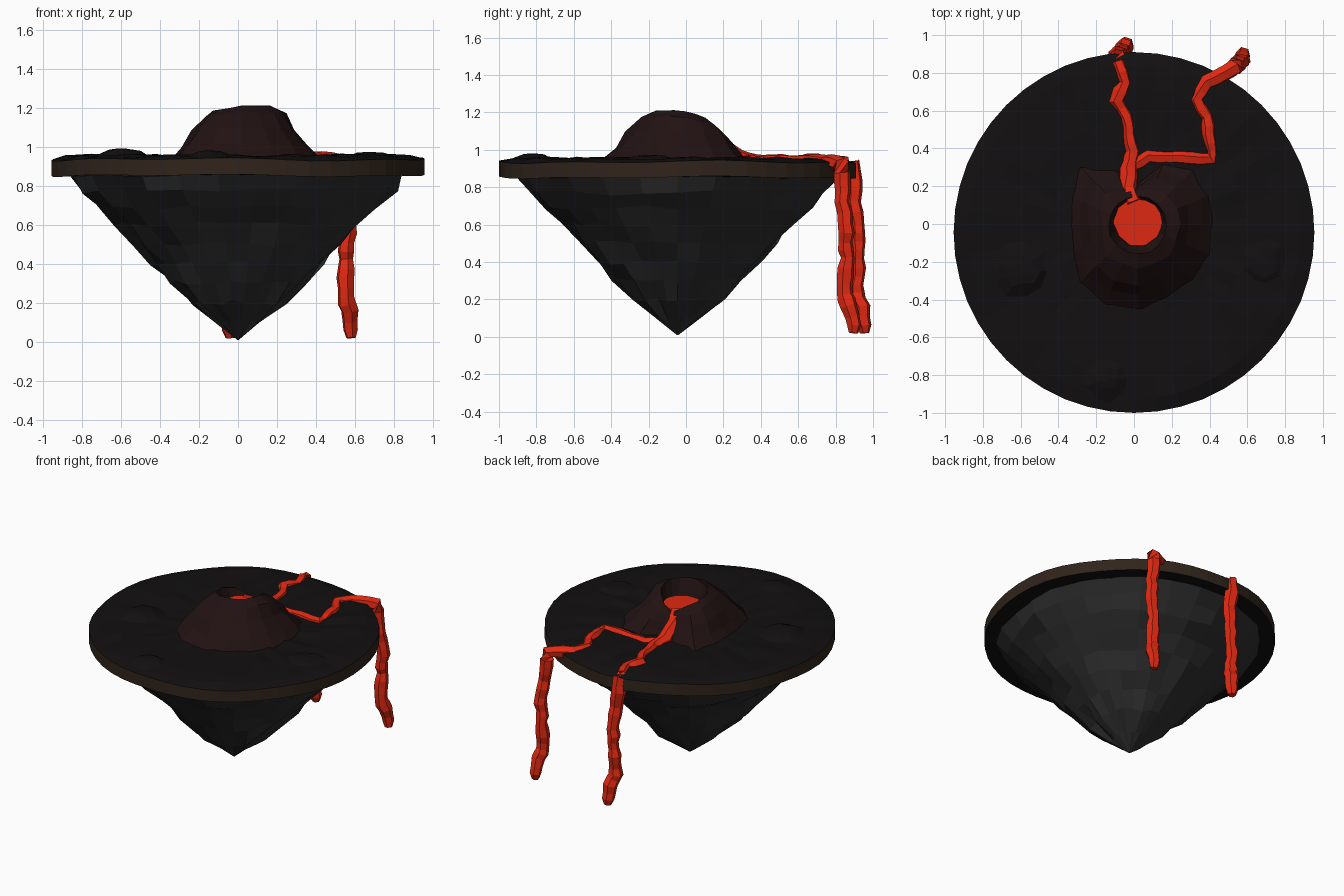
import bpy, bmesh, math, random
from mathutils import Vector

if "Cube" in bpy.data.objects:
    bpy.data.objects.remove(bpy.data.objects["Cube"])

random.seed(7)
CY = -0.045  # island centre in y


def jit(a):
    return random.uniform(-a, a)


def mat(name, rgb):
    m = bpy.data.materials.new(name)
    m.diffuse_color = (*rgb, 1)
    m.use_nodes = True
    m.node_tree.nodes["Principled BSDF"].inputs["Base Color"].default_value = m.diffuse_color
    return m


GRASS = mat("charred_ground", (0.006, 0.005, 0.005))
DIRT = mat("dirt_brown", (0.030, 0.018, 0.011))
ROCK = mat("dark_rock", (0.026, 0.026, 0.027))
VOLC = mat("volcanic_rock", (0.016, 0.006, 0.006))
LAVA = mat("lava_red", (0.75, 0.022, 0.006))


def skin(name, rings, mats, start=True, end=True, mat_of=None):
    """Skin equal-length rings of points; start/end close the ends with n-gons."""
    bm = bmesh.new()
    vs = [[bm.verts.new(p) for p in r] for r in rings]
    n = len(rings[0])
    for i in range(len(vs) - 1):
        for j in range(n):
            k = (j + 1) % n
            f = bm.faces.new((vs[i][j], vs[i][k], vs[i + 1][k], vs[i + 1][j]))
            f.material_index = mat_of(i) if mat_of else 0
    if start:
        bm.faces.new(vs[0][::-1])
    if end:
        bm.faces.new(vs[-1])
    bmesh.ops.recalc_face_normals(bm, faces=bm.faces)
    me = bpy.data.meshes.new(name)
    bm.to_mesh(me)
    bm.free()
    for m in mats:
        me.materials.append(m)
    ob = bpy.data.objects.new(name, me)
    bpy.context.collection.objects.link(ob)
    return ob


def ring(n, r, z, cx=0, cy=CY, jr=0, jz=0):
    out = []
    for j in range(n):
        a = 2 * math.pi * j / n
        rr = r + jit(jr)
        out.append((cx + rr * math.cos(a), cy + rr * math.sin(a), z + jit(jz)))
    return out


# rocky cone hanging under the island
cone = [(0.004, 0.01), (0.12, 0.10), (0.245, 0.20), (0.34, 0.30), (0.435, 0.40),
        (0.52, 0.50), (0.62, 0.60), (0.72, 0.69), (0.80, 0.77), (0.86, 0.86)]
skin("rock_underside",
     [ring(26, r, z, jr=min(0.022, r * 0.1), jz=min(0.015, r * 0.1)) for r, z in cone], [ROCK])

# ground disc: wavy brown rim with bumpy dark top
N = 48


def wavy(r, z, amp):
    return [(r * math.cos(a), CY + r * math.sin(a),
             z + amp * (math.sin(3 * a + 1) + math.sin(7 * a)) / 2)
            for a in (2 * math.pi * j / N for j in range(N))]


disc = [ring(N, 0.80, 0.855), wavy(0.955, 0.852, 0.008), wavy(0.955, 0.935, 0.01)]
disc += [ring(N, r, z, jz=j) for r, z, j in
         ((0.88, 0.952, 0.007), (0.76, 0.957, 0.008), (0.6, 0.955, 0.008),
          (0.45, 0.95, 0.006), (0.28, 0.95, 0))]
skin("ground_disc", disc, [GRASS, DIRT], mat_of=lambda i: 1 if i == 1 else 0)

# low mounds on the left and front of the ground
for x, y, r, h in ((-0.6, -0.25, 0.17, 0.03), (-0.15, -0.82, 0.13, 0.02), (0.68, -0.2, 0.15, 0.012)):
    skin("ground_mound", [ring(9, r, 0.945, x, y, 0.02), ring(9, r * 0.5, 0.96 + h * 0.7, x, y, 0.02, 0.004),
                          ring(9, r * 0.15, 0.96 + h, x, y)], [GRASS])

# volcano: uneven base, crater rim breached at the back
base = [0.41, 0.42, 0.42, 0.36, 0.23, 0.32, 0.45, 0.39, 0.36, 0.38, 0.44, 0.47, 0.46, 0.42, 0.42, 0.42]
rimz = [1.205, 1.19, 1.17, 1.13, 1.09, 1.12, 1.15, 1.165, 1.18, 1.185, 1.19, 1.20, 1.21, 1.21, 1.21, 1.21]


def vring(t, up):
    """Interpolate from the base (0) to the crater rim (1)."""
    out = []
    for j in range(16):
        a = 2 * math.pi * j / 16
        j2 = 0.018 if 0 < t < 1 else 0.004
        r = base[j] + (0.155 - base[j]) * t + jit(j2)
        out.append((0.02 + r * math.cos(a), -0.005 + r * math.sin(a),
                    0.935 + (rimz[j] - 0.935) * up + jit(j2 * 0.6)))
    return out


skin("volcano", [vring(0, 0), vring(0.25, 0.28), vring(0.5, 0.58), vring(0.75, 0.86), vring(1, 1),
                 ring(16, 0.125, 1.085, 0.02, 0.01)], [VOLC])

# lava pool inside the crater
skin("lava_pool", [ring(10, 0.13, 1.075, 0.02, 0.01, 0.006), ring(10, 0.13, 1.1, 0.02, 0.01, 0.012, 0.004)], [LAVA])


# lava streams as lumpy six-sided tubes
def stream(name, pts, sides=6):
    path = []
    for (x, y, z, r), q in zip(pts, pts[1:]):
        p, e = Vector((x, y, z)), Vector(q[:3])
        steps = max(1, round((e - p).length / 0.05))
        for s in range(steps):
            t = s / steps
            path.append((p.lerp(e, t) + Vector((jit(.005), jit(.005), jit(.004))), r + (q[3] - r) * t + jit(.004)))
    path.append((Vector(pts[-1][:3]), pts[-1][3]))
    rings = []
    for i, (p, r) in enumerate(path):
        d = (path[min(i + 1, len(path) - 1)][0] - path[max(i - 1, 0)][0]).normalized()
        u = d.cross(Vector((0.2, -0.3, 1) if abs(d.z) < 0.8 else (1, -0.3, 0))).normalized()
        if abs(d.z) >= 0.8:
            u = d.cross(u)
        v = d.cross(u)
        rings.append([p + r * (u * math.cos(a) + v * math.sin(a))
                      for a in (2 * math.pi * j / sides for j in range(sides))])
    skin(name, rings, [LAVA])


def fall(dx, dy):
    """Hanging part, the same for both streams."""
    return [(-0.09 + dx, 0.89 + dy, 0.925, 0.045), (-0.085 + dx, 0.90 + dy, 0.83, 0.047),
            (-0.07 + dx, 0.895 + dy, 0.72, 0.044), (-0.055 + dx, 0.915 + dy, 0.6, 0.042),
            (-0.065 + dx, 0.92 + dy, 0.42, 0.04), (-0.07 + dx, 0.905 + dy, 0.23, 0.047),
            (-0.05 + dx, 0.935 + dy, 0.16, 0.045), (-0.045 + dx, 0.955 + dy, 0.06, 0.04),
            (-0.04 + dx, 0.955 + dy, 0.02, 0.025)]


stream("lava_stream_main",
       [(0, 0.10, 1.075, 0.05), (-0.03, 0.18, 1.03, 0.05), (-0.03, 0.28, 0.955, 0.045),
        (-0.01, 0.38, 0.935, 0.04), (-0.04, 0.57, 0.935, 0.035), (-0.09, 0.65, 0.935, 0.045),
        (-0.045, 0.75, 0.935, 0.04), (-0.09, 0.86, 0.93, 0.036)] + fall(0, 0))
stream("lava_stream_branch",
       [(-0.01, 0.30, 0.94, 0.035), (0.08, 0.355, 0.935, 0.036), (0.24, 0.35, 0.935, 0.036),
        (0.41, 0.345, 0.935, 0.036), (0.405, 0.43, 0.935, 0.036), (0.385, 0.56, 0.935, 0.042),
        (0.325, 0.66, 0.935, 0.042), (0.38, 0.75, 0.935, 0.04), (0.48, 0.80, 0.93, 0.042)] + fall(0.62, -0.06))
